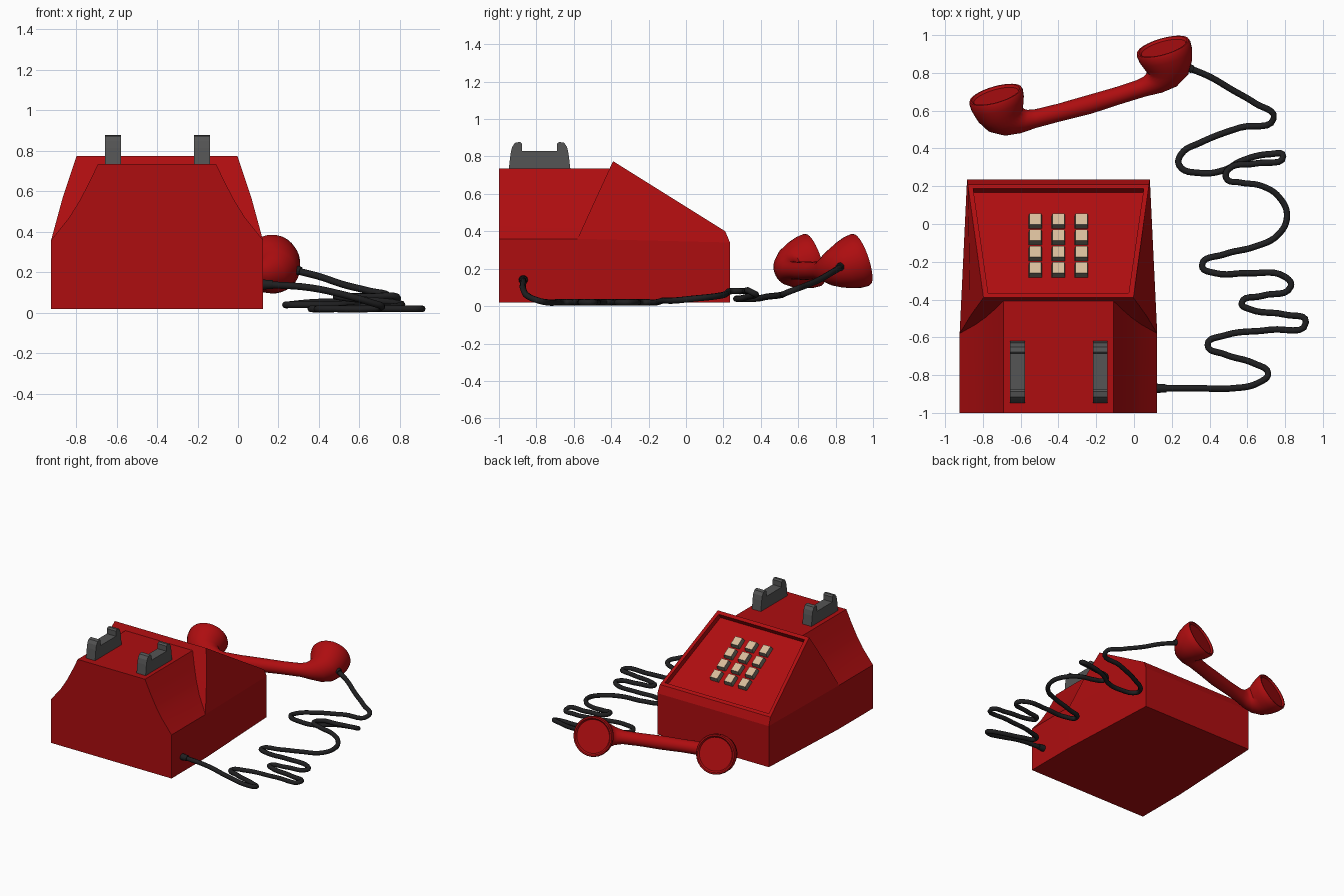
import bpy, bmesh
from math import atan, cos, sin, pi, radians
from mathutils import Vector, Matrix

if "Cube" in bpy.data.objects:
    bpy.data.objects.remove(bpy.data.objects["Cube"])


def material(name, rgb):
    m = bpy.data.materials.new(name)
    m.use_nodes = True
    m.diffuse_color = (*rgb, 1)
    m.node_tree.nodes["Principled BSDF"].inputs["Base Color"].default_value = (*rgb, 1)
    return m


RED = material("red plastic", (0.42, 0.004, 0.005))
GREY = material("dark grey", (0.09, 0.09, 0.09))
BLACK = material("black rubber", (0.014, 0.014, 0.015))
BEIGE = material("beige", (0.68, 0.5, 0.32))
KEY_SIDE = material("key grey", (0.2, 0.18, 0.14))


def finish(bm, name, *mats, smooth=None):
    bmesh.ops.recalc_face_normals(bm, faces=bm.faces[:])
    mesh = bpy.data.meshes.new(name)
    bm.to_mesh(mesh)
    bm.free()
    for m in mats:
        mesh.materials.append(m)
    obj = bpy.data.objects.new(name, mesh)
    bpy.context.collection.objects.link(obj)
    if smooth:
        bpy.ops.object.select_all(action="DESELECT")
        obj.select_set(True)
        bpy.context.view_layer.objects.active = obj
        bpy.ops.object.shade_smooth_by_angle(angle=radians(smooth))
    return obj


def loft(bm, rings):
    """Skin closed rings of equal length and cap both ends."""
    loops = [[bm.verts.new(p) for p in ring] for ring in rings]
    for a, b in zip(loops, loops[1:]):
        for i in range(len(a)):
            j = (i + 1) % len(a)
            bm.faces.new((a[i], a[j], b[j], b[i]))
    return bm.faces.new(loops[0]), bm.faces.new(loops[-1])


CX = -0.4  # centre line of the telephone body
SHOULDER, PEAK = Vector((-0.58, 0.36)), Vector((-0.39, 0.775))
LIP = Vector((0.21, 0.4))

# Front housing: side outline (y, z) with half width, mirrored about the centre
outline = [(-0.58, 0.018, 0.523), (*SHOULDER, 0.523), (-0.487, 0.565, 0.467),
           (*PEAK, 0.397), (*LIP, 0.48), (0.235, 0.34, 0.484), (0.235, 0.018, 0.484)]
bm = bmesh.new()
sides = [[bm.verts.new((CX + s * w, y, z)) for y, z, w in outline] for s in (-1, 1)]
for v in sides:
    bm.faces.new((v[0], v[1], v[5], v[6]))
    bm.faces.new(v[1:6])
for i in range(len(outline)):
    j = (i + 1) % len(outline)
    face = bm.faces.new((sides[0][i], sides[0][j], sides[1][j], sides[1][i]))
    if i == 3:
        panel = face
bmesh.ops.recalc_face_normals(bm, faces=bm.faces[:])
# Recessed keypad panel
bmesh.ops.inset_individual(bm, faces=[panel], thickness=0.038)
floor = bmesh.ops.extrude_discrete_faces(bm, faces=[panel])["faces"][0]
bmesh.ops.translate(bm, verts=floor.verts[:], vec=floor.normal * -0.04)
finish(bm, "front_housing", RED)

# Rear housing: concave-shouldered section running into the sloping back face
half = [(0.523, 0.018), (0.523, 0.36), (0.435, 0.47), (0.385, 0.55), (0.335, 0.645), (0.292, 0.735)]
section = half + [(-x, z) for x, z in reversed(half)]


def slope_y(z):
    t = max(0, z - SHOULDER.y) / (PEAK.y - SHOULDER.y)
    return SHOULDER.x + t * (PEAK.x - SHOULDER.x)


bm = bmesh.new()
loft(bm, [[(CX + x, -1, z) for x, z in section],
          [(CX + x, slope_y(z) + 0.002, z) for x, z in section]])
finish(bm, "rear_housing", RED, smooth=25)

# Keypad: tapered keys lying on the sloping panel
tilt = atan((LIP.y - PEAK.y) / (LIP.x - PEAK.x))
for row in range(4):
    for col in range(3):
        bm = bmesh.new()
        bmesh.ops.create_cube(bm, size=1)
        for v in bm.verts:
            v.co *= 0.86 if v.co.z > 0 else 1
            v.co.z = -0.005 if v.co.z > 0 else -0.042
            v.co.x *= 0.072
            v.co.y *= 0.08
        bm.normal_update()
        for f in bm.faces:
            f.material_index = 0 if f.normal.z > 0.9 else 1
        y = 0.03 - row * 0.086
        z = PEAK.y + (y - PEAK.x) * (LIP.y - PEAK.y) / (LIP.x - PEAK.x)
        bm.transform(Matrix.Translation((CX + (col - 1) * 0.122, y, z)) @ Matrix.Rotation(tilt, 4, "X"))
        finish(bm, f"key_{row}_{col}", BEIGE, KEY_SIDE)

# Handset cradles: pronged profile extruded across x
prong = [(0.165, 0.73), (0.155, 0.815), (0.147, 0.85), (0.132, 0.873),
         (0.105, 0.878), (0.094, 0.868), (0.094, 0.828)]
profile = prong + [(-y, z) for y, z in reversed(prong)]
for name, x in (("right_cradle", -0.617), ("left_cradle", -0.178)):
    bm = bmesh.new()
    loft(bm, [[(x + s, y - 0.783, z) for y, z in profile] for s in (-0.039, 0.039)])
    finish(bm, name, GREY)

# Handset: swept rings (along bar, along cup axis, radius, turn), mirrored
U = Vector((0.961, 0.276, 0))
V = Vector((-0.276 * 0.95, 0.961 * 0.95, 0.31))
W = U.cross(V)
ORIGIN, LENGTH = Vector((-0.733, 0.685, 0.25)), 0.922
rings = [(0, -0.012, 0.122, 0), (0, 0, 0.132, 0), (0, 0, 0.142, 0), (0, -0.012, 0.147, 0),
         (-0.002, -0.05, 0.144, 0), (0, -0.1, 0.13, 6), (0.014, -0.147, 0.11, 18),
         (0.055, -0.177, 0.088, 35), (0.105, -0.188, 0.065, 55), (0.17, -0.19, 0.049, 80),
         (0.3, -0.194, 0.047, 88), (LENGTH / 2, -0.197, 0.05, 90)]
rings += [(LENGTH - u, v, r, 180 - a) for u, v, r, a in reversed(rings[:-1])]


def handset_ring(u, v, r, turn, n=32):
    a = radians(turn)
    across = U * cos(a) + V * sin(a)
    centre = ORIGIN + U * u + V * v
    return [centre + across * r * cos(2 * pi * k / n) + W * r * sin(2 * pi * k / n) for k in range(n)]


bm = bmesh.new()
loft(bm, [handset_ring(*r) for r in rings])
finish(bm, "handset", RED, smooth=40)

# Cord: loose coils from the body socket to the handset
path = [(.14, -.87, .14), (.35, -.87, .125), (.52, -.87, .09), (.66, -.84, .05), (.71, -.79, .03),
        (.64, -.74, .02), (.48, -.69, .02), (.39, -.64, .02), (.48, -.59, .02), (.72, -.56, .02),
        (.91, -.52, .02), (.8, -.48, .02), (.61, -.45, .02), (.57, -.42, .02), (.68, -.38, .02),
        (.83, -.33, .02), (.8, -.28, .02), (.61, -.26, .02), (.43, -.26, .02), (.36, -.22, .02),
        (.48, -.16, .02), (.64, -.12, .03), (.76, -.06, .03), (.81, .04, .04), (.77, .14, .05),
        (.68, .2, .06), (.56, .22, .07), (.49, .24, .08), (.5, .29, .08), (.64, .32, .08),
        (.79, .36, .07), (.72, .37, .06), (.56, .33, .05), (.49, .29, .04), (.35, .27, .04),
        (.24, .31, .04), (.25, .37, .04), (.35, .43, .05), (.56, .51, .06), (.74, .56, .08),
        (.64, .64, .11), (.52, .71, .14), (.4, .78, .18), (.28, .83, .21)]
curve = bpy.data.curves.new("cord", "CURVE")
curve.dimensions = "3D"
curve.bevel_depth = 0.017
curve.bevel_resolution = 2
curve.resolution_u = 6
curve.use_fill_caps = True
spline = curve.splines.new("BEZIER")
spline.bezier_points.add(len(path) - 1)
for point, co in zip(spline.bezier_points, path):
    point.co = co
    point.handle_left_type = point.handle_right_type = "AUTO"
curve.materials.append(BLACK)
bpy.context.collection.objects.link(bpy.data.objects.new("cord", curve))

# Cord plugs at both ends
for name, centre, axis in (("body_plug", (0.145, -0.87, 0.14), Vector((1, 0, 0))),
                           ("handset_plug", (0.285, 0.828, 0.212), Vector((0.9, -0.35, -0.2)))):
    bm = bmesh.new()
    bmesh.ops.create_cone(bm, cap_ends=True, segments=12, radius1=0.025, radius2=0.021, depth=0.055)
    bm.transform(Matrix.Translation(centre) @ axis.to_track_quat("Z", "Y").to_matrix().to_4x4())
    finish(bm, name, BLACK, smooth=40)
